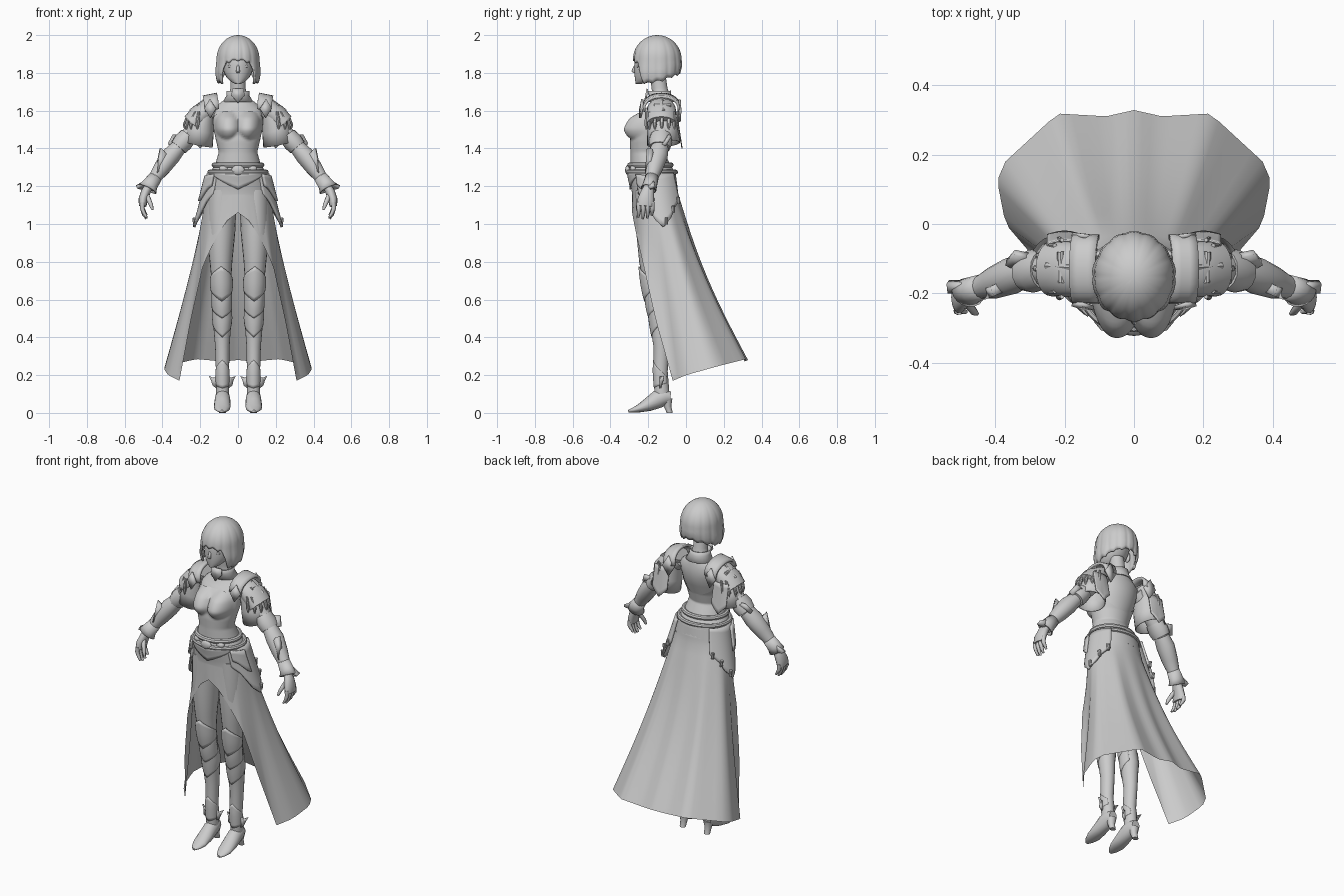
import bpy, bmesh, math
from mathutils import Vector as V

mat = bpy.data.materials.new("plain grey")
mat.diffuse_color = (0.6, 0.6, 0.6, 1)
PI = math.pi


def finish(name, bm, mirror=False, thick=0, angle=40):
    bmesh.ops.remove_doubles(bm, verts=bm.verts, dist=1e-5)
    bmesh.ops.recalc_face_normals(bm, faces=bm.faces)
    me = bpy.data.meshes.new(name)
    bm.to_mesh(me)
    bm.free()
    me.materials.append(mat)
    ob = bpy.data.objects.new(name, me)
    bpy.context.collection.objects.link(ob)
    bpy.ops.object.select_all(action='DESELECT')
    ob.select_set(True)
    bpy.context.view_layer.objects.active = ob
    bpy.ops.object.shade_smooth_by_angle(angle=math.radians(angle))
    if thick:
        ob.modifiers.new("thickness", 'SOLIDIFY').thickness = thick
    if mirror:
        ob.modifiers.new("mirror", 'MIRROR').use_axis = (True, False, False)
    return ob


def interp(table, z):
    """Linear lookup in rows (key, a, b, ...) sorted by key."""
    z = min(max(z, table[0][0]), table[-1][0])
    for a, b in zip(table, table[1:]):
        if z <= b[0]:
            t = (z - a[0]) / (b[0] - a[0])
            return [p + (q - p) * t for p, q in zip(a[1:], b[1:])]


def sheet(name, f, nu, nv, **kw):
    """Surface grid from f(u, v)."""
    bm = bmesh.new()
    g = [[bm.verts.new(f(i / nu, j / nv)) for j in range(nv + 1)] for i in range(nu + 1)]
    for i in range(nu):
        for j in range(nv):
            bm.faces.new((g[i][j], g[i + 1][j], g[i + 1][j + 1], g[i][j + 1]))
    return finish(name, bm, **kw)


def tube(name, rings, n=20, flat=False, caps=True, **kw):
    """Loft through elliptical rings (x, y, z, rx, ry)."""
    bm = bmesh.new()
    c = [V(r[:3]) for r in rings]
    loops = []
    for i, r in enumerate(rings):
        a = V((0, 0, 1)) if flat else (c[min(i + 1, len(c) - 1)] - c[max(i - 1, 0)]).normalized()
        x = V((1, 0, 0))
        x = (x - a * x.dot(a)).normalized()
        y = a.cross(x)
        loops.append([bm.verts.new(c[i] + x * r[3] * math.cos(k * 2 * PI / n) + y * r[4] * math.sin(k * 2 * PI / n))
                      for k in range(n)])
    for p, q in zip(loops, loops[1:]):
        for k in range(n):
            bm.faces.new((p[k], p[(k + 1) % n], q[(k + 1) % n], q[k]))
    if caps:
        bm.faces.new(loops[0])
        bm.faces.new(loops[-1])
    return finish(name, bm, **kw)


def ball(name, c, r, mirror=False):
    bm = bmesh.new()
    bmesh.ops.create_uvsphere(bm, u_segments=24, v_segments=14, radius=1)
    for v in bm.verts:
        v.co = V((v.co.x * r[0] + c[0], v.co.y * r[1] + c[1], v.co.z * r[2] + c[2]))
    return finish(name, bm, mirror)


def plate(name, pts, thick=0.008, mirror=True):
    bm = bmesh.new()
    bm.faces.new([bm.verts.new(p) for p in pts])
    return finish(name, bm, mirror, thick)


# Body: rows are z, y centre, half width, half depth
TORSO = [(1.2, -.165, .155, .12), (1.27, -.18, .145, .12), (1.32, -.19, .115, .10), (1.38, -.205, .098, .085),
         (1.44, -.2, .112, .094), (1.5, -.184, .125, .106), (1.56, -.164, .13, .1), (1.61, -.14, .13, .074),
         (1.645, -.13, .09, .055), (1.67, -.13, .05, .047), (1.72, -.14, .04, .042), (1.79, -.15, .04, .042)]
tube("torso", [(0, r[1], r[0], r[2], r[3]) for r in TORSO], 32, True, angle=60)


def around(z, a, off=0.0):
    cy, rx, ry = interp(TORSO, z)
    return V(((rx + off) * math.sin(a), cy - (ry + off) * math.cos(a), z))


# Bodice with a low scooped back; the bust swells out of its front
def bodice(u, v):
    a = (u * 2 - 1) * PI
    top = 1.6 - .16 * (.5 - .5 * math.cos(a)) ** 1.5
    p = around(1.25 + (top - 1.25) * v, a, .004)
    if p.y < -.15:
        d = ((abs(p.x) - .06) / .062) ** 2 + ((p.z - 1.517) / (.085 if p.z > 1.517 else .068)) ** 2
        p.y -= .046 * max(0, 1 - d) ** .75
        p.x += math.copysign(.006 * max(0, 1 - d), p.x)
    return p


sheet("bodice", bodice, 72, 36, angle=60)

# Collar and throat ornament
tube("collar", [(0, -.13, 1.645, .075, .062), (0, -.137, 1.68, .054, .053), (0, -.142, 1.705, .056, .056)],
     24, True, False, thick=.006)
plate("throat_plate", [(0, -.215, 1.64), (.035, -.205, 1.68), (.03, -.2, 1.715), (-.03, -.2, 1.715),
                       (-.035, -.205, 1.68)], .01, False)

# Head and features
tube("head", [(0, -.25, 1.742, .014, .016), (0, -.228, 1.752, .036, .04), (0, -.205, 1.775, .06, .066),
              (0, -.19, 1.805, .075, .084), (0, -.18, 1.84, .083, .093), (0, -.17, 1.88, .085, .102),
              (0, -.16, 1.93, .075, .09), (0, -.15, 1.97, .04, .05)], 28, True, angle=70)
tube("nose", [(0, -.264, 1.848, .006, .006), (0, -.272, 1.825, .008, .01), (0, -.277, 1.808, .01, .013),
              (0, -.265, 1.798, .007, .008)], 12, True, angle=80)
ball("lips", (0, -.262, 1.779), (.018, .008, .006))
ball("eye", (.036, -.253, 1.835), (.019, .01, .008), True)
ball("ear", (.086, -.16, 1.835), (.012, .02, .03), True)


# Bobbed hair with pointed locks
def hair(u, v):
    a = (u * 2 - 1) * PI
    m = abs(a)
    end = interp([(0, 1.862), (.6, 1.85), (.8, 1.80), (.95, 1.735), (1.7, 1.75), (2.3, 1.775), (PI, 1.795)], m)[0]
    end += .012 * abs(math.sin(a * 7))
    z = 2 - (2 - end) * v ** 1.7
    k = interp([(1.73, .9), (1.76, 1.0), (1.8, 1.06), (1.87, 1)], z)[0] if z < 1.87 else \
        math.sqrt(max(0, 1 - ((z - 1.87) / .13) ** 2))
    if m > 1.7:
        k *= 1 - 1.8 * max(0, 1.84 - z) * (m - 1.7)
    k *= 1 - .03 * v * abs(math.sin(a * 7)) ** 6
    return V((.115 * k * math.sin(a), -.152 - .129 * k * math.cos(a), z))


sheet("hair", hair, 112, 18, thick=.012, angle=60)

# Skirt, open at the front and swept back to a long train
HEM = [(0, 0, -.285, 1.06), (.1, .055, -.278, 1.02), (.2, .11, -.262, .94), (.32, .185, -.225, .78), (.42, .25, -.16, .49),
       (.5, .31, -.07, .17), (.56, .37, 0, .2), (.64, .394, .125, .235), (.7, .37, .18, .25), (.82, .22, .318, .285),
       (.92, .08, .31, .272), (1, 0, .328, .28)]


def skirt(u, v):
    t = abs(u * 2 - 1)
    s = 1 if u >= .5 else -1
    a = PI * t ** 1.1
    hip = V((.17 * math.sin(a), -.163 - .122 * math.cos(a), 1.16))
    if v < .2:
        waist = around(1.28, a, .01)
        p = waist.lerp(hip, v / .2)
    else:
        w = (v - .2) / .8
        p = hip.lerp(V(interp(HEM, t)), w)
        p += V((math.sin(a), -math.cos(a), 0)) * .006 * w * math.sin(t * 40) * min(1, t * 2) * (1 - w)
        p.y -= .033 * math.sin(PI * w) * max(0, -math.cos(a))
        p.x -= .012 * math.sin(PI * w) * math.sin(a) ** 2
    return V((p.x * s, p.y, p.z))


sheet("skirt", skirt, 80, 20, angle=60)

# Belts, buckle and pointed front plate
for nm, z, r, off in (("upper_belt", 1.312, .014, .006), ("lower_belt", 1.275, .013, .008)):
    sheet(nm, lambda u, v: around(z, u * 2 * PI, off + r * math.cos(v * 2 * PI))
          + V((0, 0, r * math.sin(v * 2 * PI))), 40, 8)
ball("buckle", (0, -.308, 1.285), (.035, .014, .026))
ball("belt_knot", (.075, -.278, 1.293), (.026, .018, .018), True)
sheet("belt_point", lambda u, v: around(1.27 - v * .075 * (1 - abs(u * 2 - 1)) - .012 * v, (u * 2 - 1) * .95, .014),
      16, 4, thick=.008)


# Hip panels wrapping the sides, with a jagged lower edge
def hip_panel(u, v):
    a = .75 + u * 1.65
    bot = interp([(0, 1.16), (.15, 1.12), (.35, 1.02), (.5, .985), (.72, 1.04), (.8, 1.08), (1, 1.13)], u)[0]
    z = 1.27 + (bot - 1.27) * v
    g = (1.27 - z)
    return V(((.165 + g * .26) * math.sin(a), -.165 + g * .16 - (.138 + g * .06) * math.cos(a), z))


sheet("hip_panel", hip_panel, 20, 8, mirror=True, thick=.014)
sheet("hip_pouch", lambda u, v: hip_panel(.05 + u * .38, .05 + v * .5) + V((.01, -.01, 0)), 10, 4,
      mirror=True, thick=.016)
for i, u in enumerate((.58, .78, .95)):
    c = hip_panel(u, .96)
    tube("panel_toggle_%d" % i, [(c.x, c.y, c.z - .018, .009, .009), (c.x + .004, c.y, c.z + .018, .009, .009)], 8, mirror=True)

# Legs: rows are z, x centre, y centre, half width, half depth
LEG = [(.07, .082, -.125, .034, .04), (.22, .082, -.135, .035, .038), (.35, .083, -.13, .038, .042),
       (.5, .084, -.14, .05, .055), (.6, .086, -.16, .05, .055), (.7, .088, -.175, .052, .055),
       (.8, .09, -.18, .06, .068), (.95, .09, -.18, .075, .083), (1.18, .085, -.17, .08, .1)]
tube("leg", [(r[1], r[2], r[0], r[3], r[4]) for r in LEG], 20, True, mirror=True, angle=60)


def guard(name, top, bot, off, spread=1.7):
    """Armour plate hugging the leg; top and bottom as (middle, side) heights."""
    def f(u, v):
        k = abs(u * 2 - 1)
        t, b = (p[0] + (p[1] - p[0]) * k for p in (top, bot))
        z = b + (t - b) * v
        cx, cy, rx, ry = interp(LEG, z)
        a = (u * 2 - 1) * spread
        o = off * (1 + .8 * math.sin(v * PI) * (1 - k))
        return V((cx + (rx + o) * math.sin(a), cy - (ry + o) * math.cos(a), z))
    sheet(name, f, 16, 8, mirror=True, thick=.006)


guard("knee_guard", (.775, .7), (.59, .66), .008)
guard("shin_guard_upper", (.6, .66), (.5, .56), .004)
guard("shin_guard_lower", (.52, .58), (.4, .5), .003, 2.4)
guard("ankle_guard", (.28, .19), (.13, .16), .002, 2.5)
plate("ankle_wing_outer", [(.115, -.14, .13), (.135, -.14, .145), (.142, -.13, .17), (.155, -.125, .195),
                           (.13, -.14, .185), (.11, -.14, .2)], .01)
plate("ankle_wing_inner", [(.05, -.14, .13), (.03, -.14, .145), (.024, -.13, .17), (.012, -.125, .195),
                           (.034, -.14, .185), (.055, -.14, .2)], .01)

# Heeled shoes
tube("shoe", [(.082, -.082, .082, .026, .03), (.082, -.11, .085, .038, .042), (.082, -.15, .072, .041, .048),
              (.083, -.2, .044, .044, .036), (.084, -.25, .023, .042, .021), (.085, -.285, .013, .028, .012),
              (.085, -.306, .008, .01, .007)], 16, mirror=True, angle=60)
tube("heel", [(.082, -.086, 0, .018, .016), (.082, -.098, .035, .02, .02), (.082, -.1, .075, .03, .028)], 12, True, mirror=True)

# Arms and flared sleeves
tube("upper_arm", [(.31, -.135, 1.41, .042, .042), (.24, -.13, 1.49, .045, .048), (.165, -.13, 1.58, .05, .052),
                   (.12, -.13, 1.61, .042, .048)], 18, mirror=True, angle=60)
tube("sleeve", [(.14, -.13, 1.635, .03, .045), (.165, -.13, 1.61, .045, .065), (.182, -.128, 1.56, .058, .074),
                (.202, -.125, 1.5, .076, .082), (.218, -.118, 1.425, .086, .088)], 24, caps=False, mirror=True, thick=.005, angle=60)
sheet("sleeve_tail", lambda u, v: V((.15 + .1 * u, -.055 + .026 * v + .01 * math.sin(u * PI),
      1.58 - v * (.13 + .05 * (1 - abs(u * 2 - 1))))), 10, 6, mirror=True, thick=.005)

# Shoulder armour with straps, fringe and cross
tube("pauldron", [(.24, -.13, 1.53, .058, .078), (.195, -.13, 1.58, .06, .08), (.155, -.13, 1.615, .05, .075),
                  (.125, -.13, 1.64, .032, .06)], 20, mirror=True, angle=30)
sheet("shoulder_strap", lambda u, v: V((.1 + .075 * v + .012 * math.cos((u - .5) * PI),
      -.13 - .1 * math.cos(u * PI), 1.61 + .085 * math.sin(u * PI) ** .7 - .015 * v)), 14, 3, mirror=True, thick=.014)
plate("strap_diamond", [(.145, -.236, 1.56), (.178, -.225, 1.61), (.148, -.225, 1.66), (.115, -.236, 1.61)], .012)
plate("back_strap_diamond", [(.14, -.04, 1.54), (.18, -.036, 1.6), (.145, -.04, 1.66), (.105, -.045, 1.6)], .012)
for i in range(7):
    a = -1.35 + i * .45
    x, y = .196 + .07 * math.cos(a), -.128 + .084 * math.sin(a)
    d = .016 * math.cos(a)
    tube("fringe_leaf_%d" % i, [(x + d, y, 1.5, .003, .003), (x + d, y, 1.525, .01, .01),
                                (x + d * .3, y, 1.56, .009, .008), (x - d * 1.2, y, 1.595, .006, .006)], 8, True, mirror=True)
tube("cross_long", [(.178, -.125, 1.652, .01, .01), (.25, -.12, 1.595, .013, .012)], 8, mirror=True)
tube("cross_short", [(.208, -.17, 1.628, .01, .01), (.212, -.08, 1.628, .01, .01)], 8, mirror=True)

# Elbow bands, gauntlet and cuff
tube("elbow_band", [(.315, -.138, 1.405, .048, .055), (.29, -.135, 1.435, .053, .063), (.262, -.132, 1.468, .048, .055)],
     16, mirror=True, angle=30)
plate("elbow_spike", [(.3, -.1, 1.47), (.345, -.09, 1.475), (.37, -.12, 1.43), (.325, -.14, 1.41)], .02)
tube("gauntlet", [(.475, -.195, 1.195, .036, .034), (.44, -.182, 1.245, .034, .034), (.4, -.168, 1.3, .045, .047),
                  (.355, -.15, 1.36, .05, .054), (.315, -.138, 1.405, .042, .046)], 18, mirror=True, angle=60)
plate("gauntlet_fin", [(.44, -.19, 1.27), (.415, -.18, 1.4), (.38, -.165, 1.36), (.37, -.16, 1.32)], .03)
tube("cuff", [(.478, -.198, 1.185, .052, .042), (.465, -.19, 1.21, .042, .038), (.435, -.18, 1.25, .036, .036)],
     16, caps=False, mirror=True, thick=.006)
plate("cuff_point", [(.475, -.2, 1.23), (.537, -.2, 1.195), (.53, -.19, 1.185), (.49, -.19, 1.18)], .03)

# Hands
tube("palm", [(.505, -.215, 1.095, .02, .044), (.502, -.212, 1.13, .025, .045), (.488, -.203, 1.17, .025, .035),
              (.472, -.195, 1.2, .022, .026)], 14, mirror=True, angle=60)
for i in range(4):
    y = -.25 + i * .024
    d = (.008, 0, .004, .018)[i]
    tube("finger_%d" % i, [(.484, y - .003, 1.028 + d, .006, .006), (.498, y, 1.05 + d, .01, .01),
                           (.508, y, 1.085, .012, .012), (.505, y, 1.115, .012, .012)], 8, mirror=True, angle=60)
tube("thumb", [(.452, -.258, 1.075, .006, .006), (.46, -.253, 1.1, .011, .011), (.475, -.235, 1.135, .013, .013),
               (.488, -.21, 1.165, .013, .013)], 8, mirror=True, angle=60)
